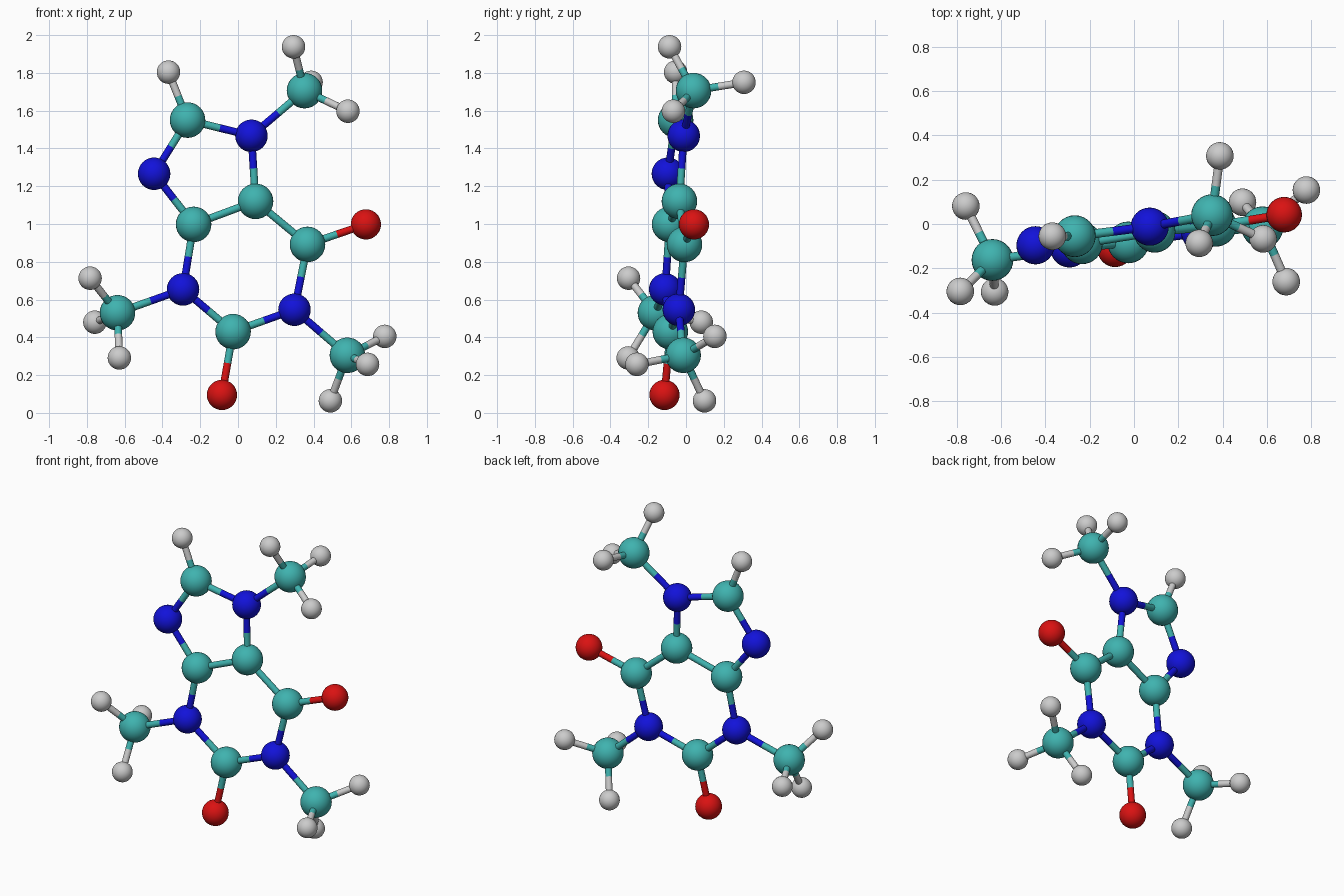
import bpy
from mathutils import Vector

if "Cube" in bpy.data.objects:
    bpy.data.objects.remove(bpy.data.objects["Cube"])


def make_material(name, rgb):
    m = bpy.data.materials.new(name)
    m.diffuse_color = (*rgb, 1)
    m.use_nodes = True
    m.node_tree.nodes["Principled BSDF"].inputs["Base Color"].default_value = m.diffuse_color
    return m


# element: plain name, ball radius, material (hydrogen stays grey)
KINDS = {
    "C": ("carbon", 0.094, make_material("teal", (0.05, 0.45, 0.43))),
    "N": ("nitrogen", 0.086, make_material("blue", (0.006, 0.006, 0.7))),
    "O": ("oxygen", 0.080, make_material("red", (0.7, 0.006, 0.006))),
    "H": ("hydrogen", 0.062, None),
}
BOND_RADIUS = 0.02

# atom centres; the first letter is the element
ATOMS = {
    # five-sided ring
    "C8": (-0.267, -0.055, 1.55), "N7": (0.071, -0.012, 1.467),
    "C5": (0.093, -0.035, 1.12), "C4": (-0.235, -0.087, 0.998),
    "N9": (-0.444, -0.096, 1.266),
    # rest of the six-sided ring
    "C6": (0.368, -0.008, 0.892), "N1": (0.299, -0.038, 0.546),
    "C2": (-0.026, -0.083, 0.43), "N3": (-0.291, -0.11, 0.654),
    # oxygens
    "O6": (0.677, 0.042, 0.998), "O2": (-0.085, -0.114, 0.095),
    # side groups
    "C10": (0.352, 0.04, 1.706), "C11": (0.579, -0.015, 0.305),
    "C12": (-0.638, -0.162, 0.53),
    # hydrogens
    "H8": (-0.368, -0.055, 1.804),
    "H10a": (0.294, -0.087, 1.938), "H10b": (0.582, -0.067, 1.597),
    "H10c": (0.387, 0.307, 1.75),
    "H11a": (0.777, 0.153, 0.405), "H11b": (0.686, -0.26, 0.257),
    "H11c": (0.489, 0.098, 0.064),
    "H12a": (-0.783, -0.304, 0.713), "H12b": (-0.758, 0.081, 0.48),
    "H12c": (-0.628, -0.306, 0.291),
}

BONDS = """C8-N7 N7-C5 C5-C4 C4-N9 N9-C8 C5-C6 C6-N1 N1-C2 C2-N3 N3-C4
C6-O6 C2-O2 N7-C10 N1-C11 N3-C12 C8-H8 C10-H10a C10-H10b C10-H10c
C11-H11a C11-H11b C11-H11c C12-H12a C12-H12b C12-H12c""".split()


def finish(name, material):
    ob = bpy.context.object
    ob.name = name
    if material:
        ob.data.materials.append(material)
    bpy.ops.object.shade_smooth_by_angle()


def half_bond(start, end):
    """Rod from inside one atom to the middle of the bond, in that atom's colour."""
    kind, radius, material = KINDS[start[0]]
    a, b = Vector(ATOMS[start]), Vector(ATOMS[end])
    way = (b - a).normalized()
    a, mid = a + way * radius * 0.85, (a + b) / 2
    bpy.ops.mesh.primitive_cylinder_add(
        vertices=24, radius=BOND_RADIUS, depth=(mid - a).length, end_fill_type='NOTHING',
        location=(a + mid) / 2, rotation=way.to_track_quat('Z', 'Y').to_euler())
    finish(f"{kind}_bond_{start}_{end}", material)


# atom balls
for key, centre in ATOMS.items():
    kind, radius, material = KINDS[key[0]]
    bpy.ops.mesh.primitive_uv_sphere_add(segments=32, ring_count=16, radius=radius, location=centre)
    finish(f"{kind}_atom_{key}", material)

# two-coloured bonds
for bond in BONDS:
    first, second = bond.split("-")
    half_bond(first, second)
    half_bond(second, first)
